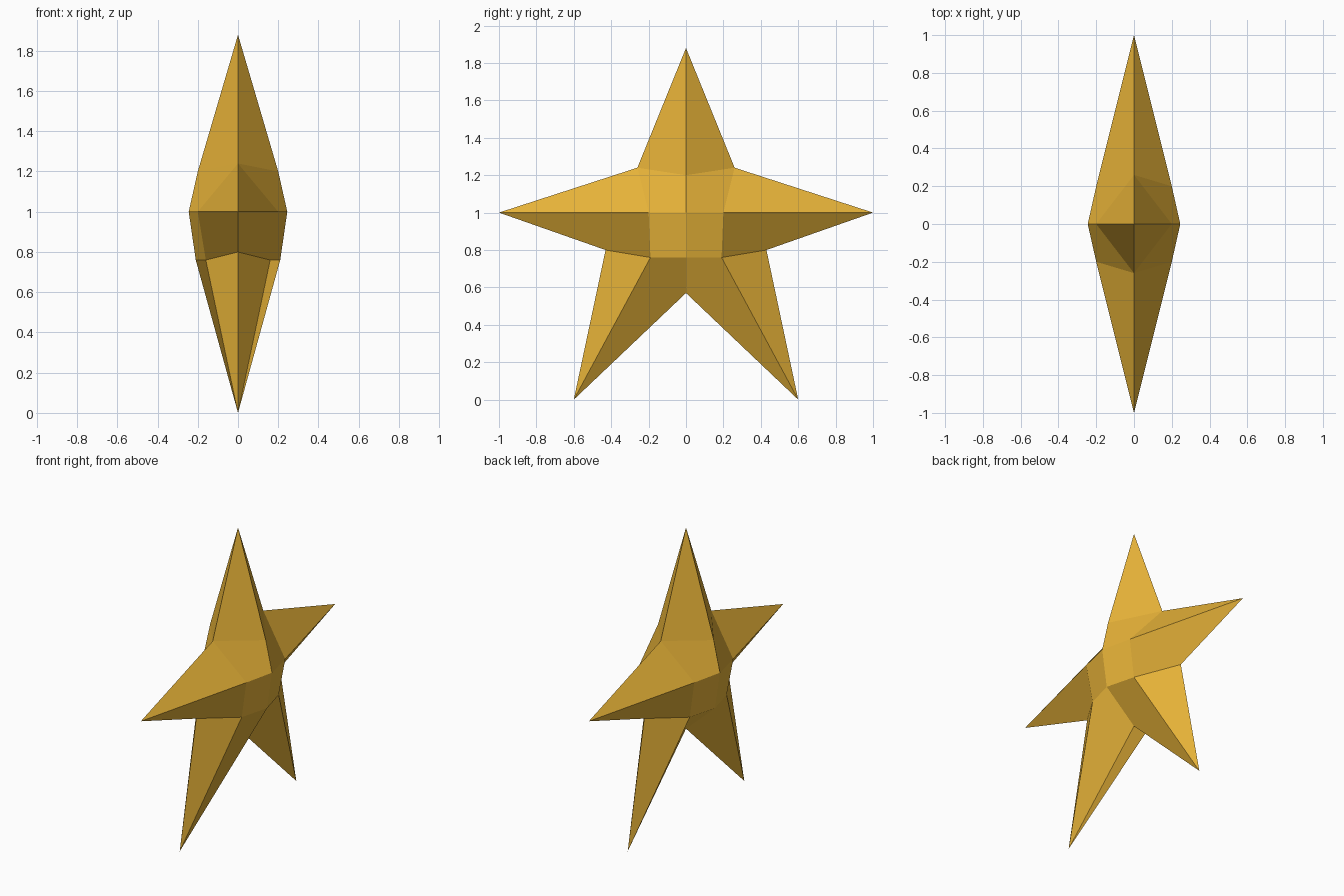
import bpy, bmesh

if "Cube" in bpy.data.objects:
    bpy.data.objects.remove(bpy.data.objects["Cube"])

# key points of one quarter of the star (x, y, z)
P = {
    "top": (0, 0, 1.88), "notch": (0, .26, 1.24), "arm": (0, 1.0, 1.0),
    "armpit": (0, .43, .80), "leg": (0, .6, 0), "crotch": (0, 0, .57),
    "centre": (.245, 0, 1.0), "upper": (.2, 0, 1.2), "side": (.2, .2, 1.0),
    "hip": (.16, .19, .76), "belly": (.21, 0, .76),
}
# point, arm, leg and body faces of one quarter
FACES = [
    "upper top notch", "side notch arm",
    "side arm armpit hip", "hip armpit leg",
    "centre side hip belly",
]
# bent quads (shoulder, inner leg) fold along their first-to-third diagonal
FOLDS = {
    -1: ["centre upper notch side", "belly hip leg crotch"],
    1: ["upper notch side centre", "hip leg crotch belly"],
}
# the inner leg folds along belly-leg on the near side
FOLDS[-1][1] = "leg crotch belly hip"

bm = bmesh.new()
for sx in (1, -1):
    for sy in (1, -1):
        for names in FACES + FOLDS[sy]:
            pts = [P[n] for n in names.split()]
            bm.faces.new([bm.verts.new((x * sx, y * sy, z)) for x, y, z in pts])
bmesh.ops.remove_doubles(bm, verts=bm.verts, dist=1e-4)
bmesh.ops.recalc_face_normals(bm, faces=bm.faces)

# star
mesh = bpy.data.meshes.new("star")
bm.to_mesh(mesh)
bm.free()
star = bpy.data.objects.new("star", mesh)
bpy.context.collection.objects.link(star)
gold = bpy.data.materials.new("gold")
gold.diffuse_color = (.80, .45, .04, 1)
gold.use_nodes = True
gold.node_tree.nodes["Principled BSDF"].inputs["Base Color"].default_value = gold.diffuse_color
mesh.materials.append(gold)
